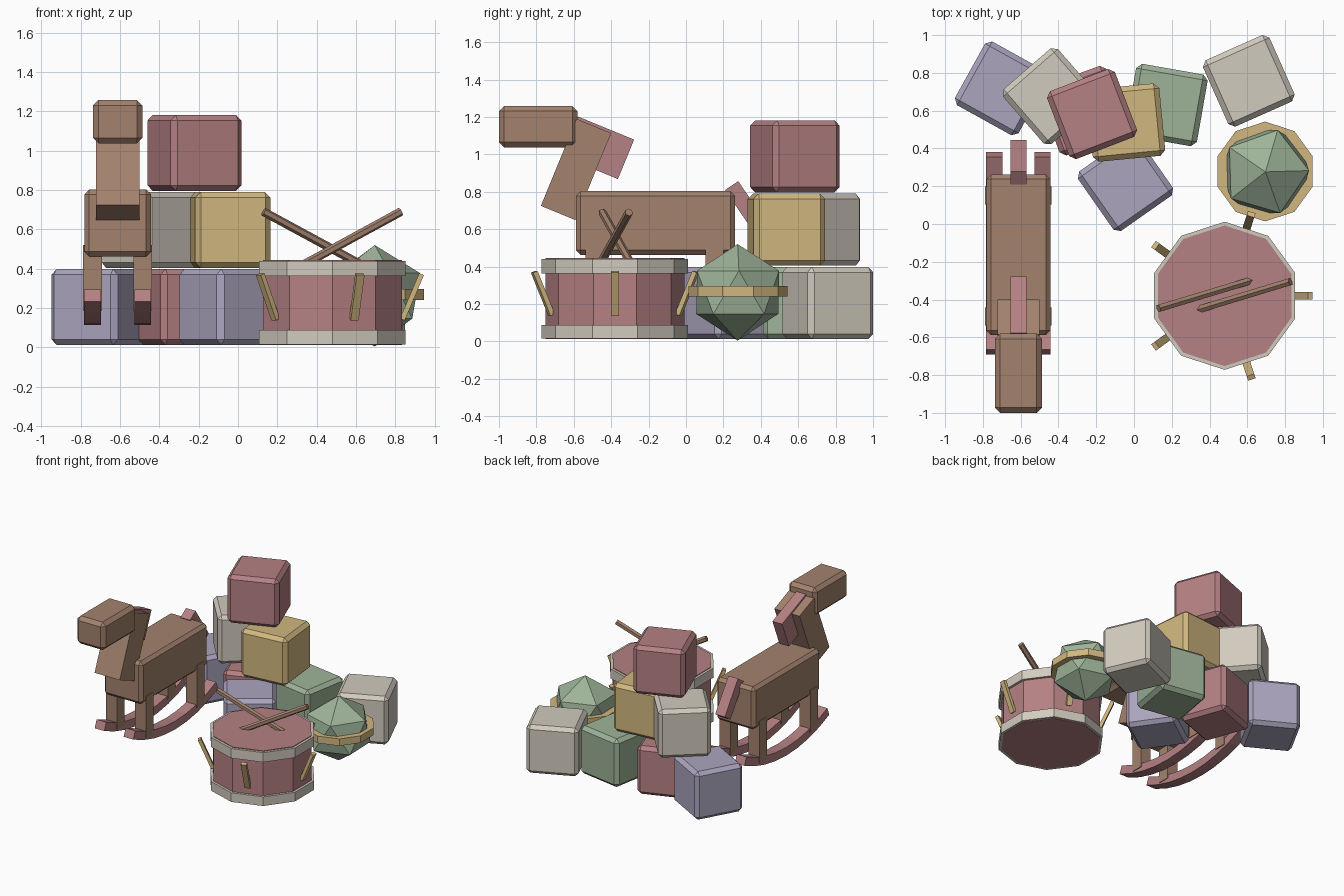
import bpy, bmesh, math
from mathutils import Matrix, Vector

if "Cube" in bpy.data.objects:
    bpy.data.objects.remove(bpy.data.objects["Cube"])

def material(name, r, g, b):
    lin = lambda c: c / 12.92 if c <= 0.04045 else ((c + 0.055) / 1.055) ** 2.4
    m = bpy.data.materials.new(name)
    m.diffuse_color = (lin(r), lin(g), lin(b), 1)
    m.use_nodes = True
    m.node_tree.nodes["Principled BSDF"].inputs["Base Color"].default_value = m.diffuse_color
    return m

RED = material("dusty red", 0.71, 0.505, 0.515)
BROWN = material("wood brown", 0.64, 0.51, 0.43)
YELLOW = material("straw yellow", 0.82, 0.72, 0.50)
GREEN = material("sage green", 0.62, 0.705, 0.60)
CREAM = material("cream", 0.82, 0.795, 0.745)
PURPLE = material("lavender", 0.67, 0.645, 0.745)

def finish(name, bm, mat, matrix):
    mesh = bpy.data.meshes.new(name)
    bm.to_mesh(mesh)
    bm.free()
    mesh.materials.append(mat)
    ob = bpy.data.objects.new(name, mesh)
    ob.matrix_world = matrix
    bpy.context.collection.objects.link(ob)
    return ob

def box(name, mat, size, matrix, bevel=0):
    bm = bmesh.new()
    bmesh.ops.create_cube(bm, size=1)
    bmesh.ops.scale(bm, vec=size, verts=bm.verts)
    if bevel:
        bmesh.ops.bevel(bm, geom=bm.edges[:], offset=bevel, segments=1, affect='EDGES')
    return finish(name, bm, mat, matrix)

def prism(name, mat, radius, depth, matrix, sides=10):
    bm = bmesh.new()
    bmesh.ops.create_cone(bm, cap_ends=True, segments=sides, radius1=radius,
                          radius2=radius, depth=depth)
    # put one corner exactly on +y
    a = min((math.atan2(v.co.y, v.co.x) for v in bm.verts),
            key=lambda t: abs(t - math.pi / 2))
    bmesh.ops.rotate(bm, verts=bm.verts, matrix=Matrix.Rotation(math.pi / 2 - a, 3, 'Z'))
    return finish(name, bm, mat, matrix)

def at(x, y, z, angle=0, axis='X'):
    return Matrix.Translation((x, y, z)) @ Matrix.Rotation(angle, 4, axis)

# Toy blocks: colour, x, y, level, turn in degrees
BLOCKS = [
    (PURPLE, -0.70, 0.718, 0, -29), (RED, -0.27, 0.60, 0, 20),
    (GREEN, 0.172, 0.63, 0, -10), (CREAM, 0.608, 0.758, 0, 24),
    (PURPLE, -0.045, 0.215, 0, 35), (CREAM, -0.44, 0.676, 1, 41),
    (YELLOW, -0.042, 0.537, 1, 5.5), (RED, -0.222, 0.582, 2, 21),
]
for i, (mat, x, y, level, turn) in enumerate(BLOCKS):
    box(f"toy_block_{i + 1}", mat, (0.385,) * 3,
        at(x, y, 0.205 + 0.392 * level, math.radians(turn), 'Z'), 0.028)

# Rocking horse: body, head, neck, mane, tail
HX = -0.612
box("horse_body", BROWN, (0.34, 0.85, 0.34), at(HX, -0.163, 0.633), 0.025)
box("horse_head", BROWN, (0.25, 0.42, 0.222), at(HX, -0.79, 1.148), 0.028)
box("horse_neck", BROWN, (0.222, 0.20, 0.503), at(HX, -0.588, 0.919, -0.39))
box("horse_mane", RED, (0.085, 0.325, 0.228), at(HX, -0.471, 1.035, -0.39))
box("horse_tail", RED, (0.085, 0.085, 0.295), at(HX, 0.327, 0.711, 0.6))

# Legs and segmented rockers
ARC, OUTER, THICK, SEGS = math.radians(25.3), 1.25, 0.066, 8
MID = OUTER - THICK / 2
for side in (-1, 1):
    x = HX + side * 0.128
    for label, y in (("front", -0.49), ("back", 0.152)):
        box(f"horse_{label}_leg", BROWN, (0.095, 0.095, 0.335), at(x, y, 0.352))
    for i in range(SEGS):
        t = ARC * (2 * (i + 0.5) / SEGS - 1)
        box("rocker_segment", RED, (0.085, 2 * ARC * OUTER / SEGS, THICK),
            at(x, -0.155 + MID * math.sin(t), 0.115 + OUTER - MID * math.cos(t), t))

# Drum: shell, rims, pegs
DX, DY = 0.48, -0.38
prism("drum_shell", RED, 0.372, 0.433, at(DX, DY, 0.2285))
prism("drum_bottom_rim", CREAM, 0.392, 0.073, at(DX, DY, 0.0505))
prism("drum_top_rim", CREAM, 0.392, 0.077, at(DX, DY, 0.4015))
for i in range(5):
    box("drum_peg", YELLOW, (0.026, 0.042, 0.25),
        at(DX, DY, 0.257, math.radians(72 * i), 'Z') @ at(0.405, 0, 0, 0.4, 'Y'))

# Drumsticks leaning into the drum top
for label, a, b in (("left", (0.13, -0.447, 0.69), (0.65, -0.29, 0.408)),
                    ("right", (0.828, -0.305, 0.69), (0.31, -0.462, 0.408))):
    a, b = Vector(a), Vector(b)
    turn = (b - a).to_track_quat('Z', 'Y').to_matrix().to_4x4()
    prism(f"{label}_drumstick", BROWN, 0.022, (b - a).length,
          Matrix.Translation((a + b) / 2) @ turn, 6)

# Faceted ball with a band around its middle
bm = bmesh.new()
bmesh.ops.create_icosphere(bm, subdivisions=1, radius=0.258)
finish("faceted_ball", bm, GREEN, at(0.696, 0.276, 0.262, 0.03, 'Z'))
prism("ball_band", YELLOW, 0.264, 0.056, at(0.694, 0.278, 0.268))
